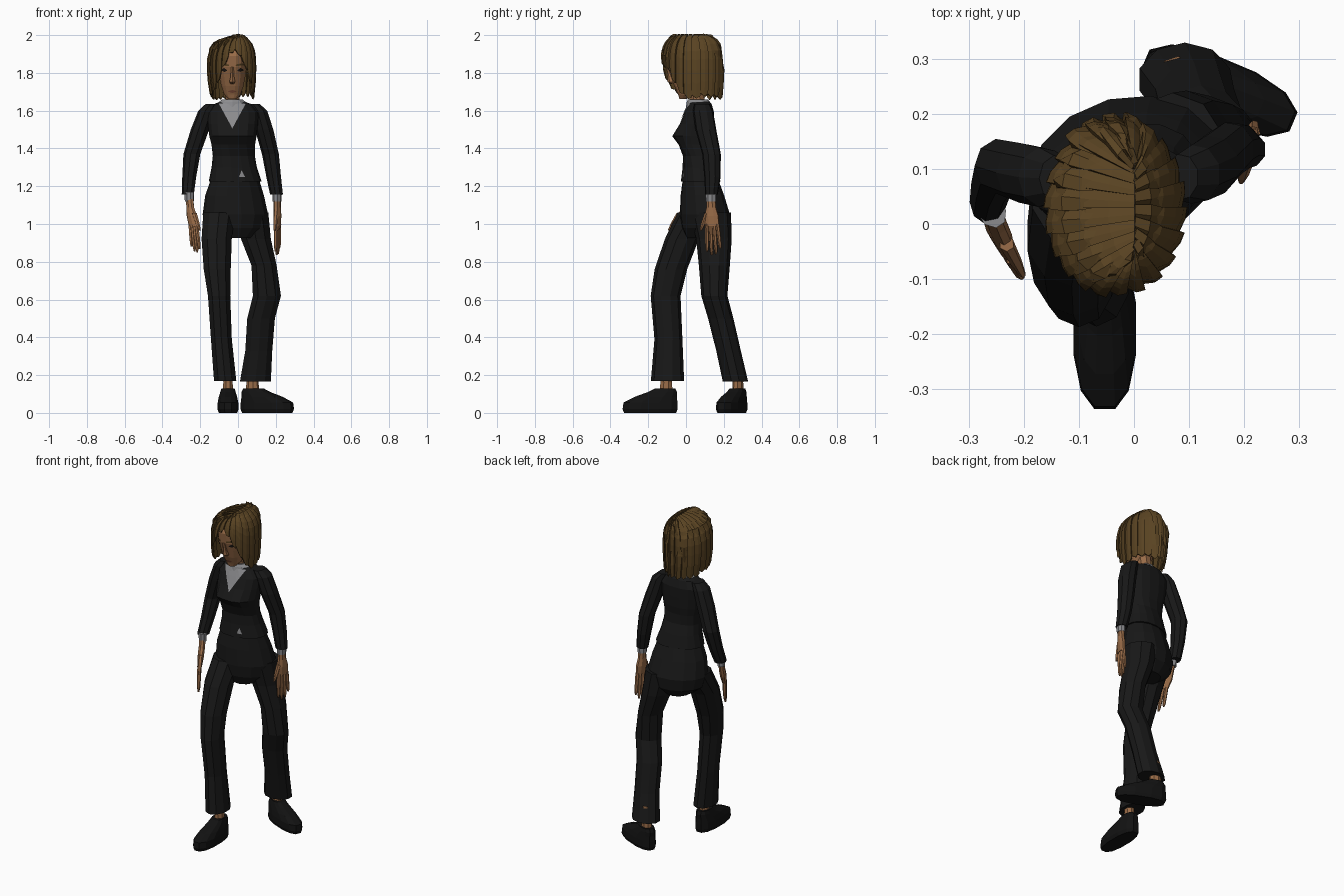
import bpy, bmesh, math, random
from mathutils import Vector, Matrix

random.seed(4)
default_cube = bpy.data.objects.get("Cube")
if default_cube:
    bpy.data.objects.remove(default_cube, do_unlink=True)


def material(name, colour):
    mat = bpy.data.materials.new(name)
    mat.use_nodes = True
    rgba = (*colour, 1)
    mat.diffuse_color = rgba
    shader = mat.node_tree.nodes["Principled BSDF"]
    shader.inputs["Base Color"].default_value = rgba
    shader.inputs["Roughness"].default_value = .8
    return mat


cloth = material("black_cloth", (.009, .009, .009))
leather = material("black_leather", (.006, .006, .006))
skin = material("skin", (.32, .15, .065))
lip = material("lip", (.2, .07, .04))
hair_brown = material("hair_brown", (.1, .056, .016))
shirt_grey = material("shirt_grey", (.26, .26, .27))
dark = material("dark", (.012, .009, .007))


def finish(name, bm, mat):
    bmesh.ops.recalc_face_normals(bm, faces=bm.faces[:])
    mesh = bpy.data.meshes.new(name)
    bm.to_mesh(mesh)
    bm.free()
    mesh.materials.append(mat)
    obj = bpy.data.objects.new(name, mesh)
    bpy.context.collection.objects.link(obj)
    return obj


def loft(name, mat, rings, sides=10, power=2.0, place=None, reshape=None):
    """Skin a stack of level rings: (z, x, y, half width, half depth, yaw)."""
    bm = bmesh.new()
    loops = []
    for z, x, y, rx, ry, *yaw in rings:
        turn = Matrix.Rotation(yaw[0] if yaw else 0, 3, 'Z')
        loop = []
        for i in range(sides):
            a = math.tau * (i + .5) / sides
            c, s = math.cos(a), math.sin(a)
            offset = Vector((math.copysign(abs(c) ** (2 / power), c) * rx,
                             math.copysign(abs(s) ** (2 / power), s) * ry, 0))
            loop.append(bm.verts.new(Vector((x, y, z)) + turn @ offset))
        loops.append(loop)
    for low, high in zip(loops, loops[1:]):
        for i in range(sides):
            j = (i + 1) % sides
            bm.faces.new((low[i], low[j], high[j], high[i]))
    bm.faces.new(loops[0])
    bm.faces.new(loops[-1])
    if reshape:
        for v in bm.verts:
            reshape(v.co)
    if place:
        bm.transform(place)
    return finish(name, bm, mat)


def decal(name, mat, target, outline, cuts=3, offset=.003):
    """Lay a flat outline (x, z) onto the front of another part."""
    bm = bmesh.new()
    bm.faces.new([bm.verts.new((x, -.6, z)) for x, z in outline])
    bmesh.ops.subdivide_edges(bm, edges=bm.edges[:], cuts=cuts, use_grid_fill=True)
    obj = finish(name, bm, mat)
    wrap = obj.modifiers.new("wrap", 'SHRINKWRAP')
    wrap.target = target
    wrap.wrap_method = 'PROJECT'
    wrap.wrap_mode = 'ABOVE_SURFACE'
    wrap.use_project_y = True
    wrap.offset = offset
    return obj


# Jacket, with the bust pushed out of the front
MID = -.03


def bust(co):
    if co.y < .05:
        side = abs(co.x - MID) - .055
        co.y -= .035 * math.exp(-(side / .05) ** 2 - ((co.z - 1.465) / .04) ** 2)


jacket = loft("jacket", cloth, [
    (1.225, -.015, .078, .14, .102, .2), (1.3, -.02, .072, .12, .088, .15),
    (1.36, -.022, .062, .112, .077, .1), (1.42, -.025, .053, .117, .085),
    (1.465, -.027, .05, .127, .095), (1.53, -.027, .058, .135, .09),
    (1.59, -.026, .07, .137, .08), (1.635, -.028, .073, .1, .064),
    (1.65, -.03, .07, .06, .05)], sides=16, power=2.3, reshape=bust)
decal("shirt_front", shirt_grey, jacket, [(-.1, 1.635), (MID, 1.505), (.04, 1.635)], cuts=5)
decal("shirt_hem", shirt_grey, jacket, [(.005, 1.25), (.037, 1.25), (.018, 1.285)])
loft("shirt_collar", shirt_grey, [
    (1.62, MID, .07, .092, .07), (1.645, MID, .066, .076, .062), (1.66, MID, .063, .055, .053)])

# Trousers
loft("trouser_hips", cloth, [
    (.925, -.012, .09, .08, .085, .25), (.98, -.014, .1, .155, .12, .25),
    (1.05, -.014, .1, .176, .13, .25), (1.15, -.018, .087, .158, .113, .25),
    (1.25, -.016, .075, .125, .09, .2)], sides=14)
loft("right_trouser_leg", cloth, [
    (.17, -.068, -.098, .062, .088), (.39, -.088, -.093, .058, .074),
    (.62, -.1, -.108, .062, .079), (.76, -.11, -.08, .075, .086),
    (.92, -.113, -.022, .084, .09), (1.06, -.1, .06, .088, .105)], sides=10)
loft("left_trouser_leg", cloth, [
    (.165, .092, .262, .086, .067), (.33, .11, .225, .075, .065),
    (.5, .122, .184, .077, .067), (.62, .153, .15, .078, .069),
    (.78, .138, .15, .07, .082), (.92, .095, .148, .083, .094),
    (1.06, .07, .13, .095, .108)], sides=10)

# Shoes and ankles, built toe forward and then turned into place
for name, x, y, turn in (("right", -.053, -.19, 0), ("left", .155, .242, 1.17)):
    place = Matrix.Translation((x, y, 0)) @ Matrix.Rotation(turn, 4, 'Z')
    loft(name + "_shoe", leather, [
        (0, 0, 0, .05, .142), (.02, 0, 0, .058, .15), (.055, 0, .002, .056, .147),
        (.085, 0, .03, .05, .115), (.11, 0, .065, .042, .08), (.13, 0, .08, .036, .055)],
        sides=12, power=2.4, place=place)
    loft(name + "_ankle", skin, [
        (.1, 0, .085, .029, .038), (.16, 0, .085, .027, .033), (.26, 0, .08, .03, .035)],
        sides=8, place=place)


def arm(side, sleeve, wrist, knuckle, tip, spread):
    """Sleeve, shirt cuff, palm, four fingers and a thumb."""
    loft(side + "_sleeve", cloth, sleeve, sides=9)
    wrist, knuckle, tip, spread = map(Vector, (wrist, knuckle, tip, spread))
    yaw = math.atan2(spread.y, spread.x)

    def ring(p, wide, thick):
        return (p.z, p.x, p.y, wide, thick, yaw)

    up = Vector((0, 0, .05))
    loft(side + "_cuff", shirt_grey, [ring(wrist, .028, .023), ring(wrist + up, .031, .025)], sides=8)
    palm = wrist.lerp(knuckle, .6)
    loft(side + "_palm", skin, [
        ring(knuckle, .04, .014), ring(palm, .04, .019),
        ring(wrist.lerp(knuckle, .25), .027, .019), ring(wrist + up / 2, .024, .019)], sides=8)
    for i, finger in enumerate(("fore", "middle", "ring", "little")):
        shift = spread * (.029 - .0195 * i)
        root = knuckle + shift + up / 5
        end = knuckle.lerp(tip, (.88, 1, .96, .78)[i]) + shift * 1.25
        loft(f"{side}_{finger}_finger", skin, [
            ring(end, .005, .005), ring(root.lerp(end, .85), .009, .009),
            ring(root.lerp(end, .45), .0105, .011), ring(root, .0105, .012)], sides=6)
    root = palm + spread * .025 + up / 3
    end = knuckle + spread * .062 - up / 2
    loft(side + "_thumb", skin, [
        ring(end, .006, .006), ring(root.lerp(end, .6), .012, .011), ring(root, .014, .014)], sides=6)


arm("right", [
    (1.155, -.265, .04, .033, .04), (1.25, -.257, .075, .038, .045),
    (1.37, -.243, .105, .046, .05), (1.5, -.2, .093, .05, .055),
    (1.6, -.165, .085, .045, .055), (1.635, -.14, .083, .032, .042)],
    (-.258, .022, 1.12), (-.236, -.04, .99), (-.222, -.07, .85), (.55, -.83, 0))
arm("left", [
    (1.155, .205, .135, .035, .034), (1.25, .19, .14, .04, .044),
    (1.37, .173, .135, .046, .05), (1.5, .14, .105, .05, .056),
    (1.6, .112, .09, .045, .054), (1.635, .085, .085, .032, .042)],
    (.207, .133, 1.12), (.21, .138, .99), (.208, .148, .835), (-.25, -.97, 0))

# Neck, head and face
loft("neck", skin, [
    (1.61, MID, .068, .05, .048), (1.66, MID, .058, .04, .043), (1.75, MID, .04, .042, .048)], sides=8)
head = loft("head", skin, [
    (1.662, MID, -.015, .022, .02), (1.685, MID, 0, .044, .042),
    (1.73, MID, .015, .06, .078), (1.78, MID, .02, .07, .1),
    (1.83, MID, .02, .074, .118), (1.89, MID, .025, .076, .13),
    (1.95, MID, .03, .066, .11), (1.98, MID, .03, .035, .06)], sides=16, power=2.4)
loft("nose", skin, [
    (1.742, MID, -.068, .011, .012), (1.753, MID, -.077, .018, .02),
    (1.775, MID, -.082, .012, .016), (1.83, MID, -.096, .007, .008)], sides=6)
for side, s in (("right", -1), ("left", 1)):
    def across(points):
        return [(MID + s * x, z) for x, z in points]
    decal(side + "_eye", dark, head, across([(.024, 1.813), (.04, 1.806), (.06, 1.815), (.042, 1.827)]))
    decal(side + "_eyebrow", hair_brown, head, across([(.017, 1.837), (.065, 1.84), (.05, 1.851), (.018, 1.845)]))
decal("mouth", lip, head, [(-.054, 1.703), (MID, 1.694), (-.006, 1.703), (MID, 1.711)])


# Bobbed hair: overlapping locks falling from a parting line
def hair_point(angle, lift, bottom, s):
    top = 2 - .008 * (1 - lift)
    z = top - (top - bottom) * s * s
    if z > 1.83:
        f = max(0, 1 - ((z - 1.83) / (top - 1.83)) ** 3) ** .5
    else:
        f = 1 - .13 * ((1.83 - z) / .17) ** 2
    swell = f * (.93 + .07 * lift)
    parting = 1 - f
    return (-.034 + .131 * swell * math.sin(angle) + .035 * parting,
            .03 - math.cos(angle) * (.167 * swell + .08 * parting), z)


LOCKS, ROWS = 22, 8
bm = bmesh.new()
columns = []
for i in range(LOCKS):
    jitter = random.uniform(-.012, .012)
    for part, lift, drop in ((0, 0, .014), (.55, .75, -.006), (1, 1, .008)):
        angle = math.tau * (i + part) / LOCKS + .15
        hairline = max(0, math.cos(angle - .15)) ** 3
        bottom = 1.672 + .245 * hairline + jitter + drop
        columns.append([bm.verts.new(hair_point(angle, lift, bottom, r / ROWS))
                        for r in range(ROWS + 1)])
for a, b in zip(columns, columns[1:] + columns[:1]):
    for r in range(ROWS):
        bm.faces.new((a[r], a[r + 1], b[r + 1], b[r]))
bmesh.ops.remove_doubles(bm, verts=bm.verts[:], dist=.0005)
hair = finish("hair", bm, hair_brown)
shell = hair.modifiers.new("thickness", 'SOLIDIFY')
shell.thickness = .008
